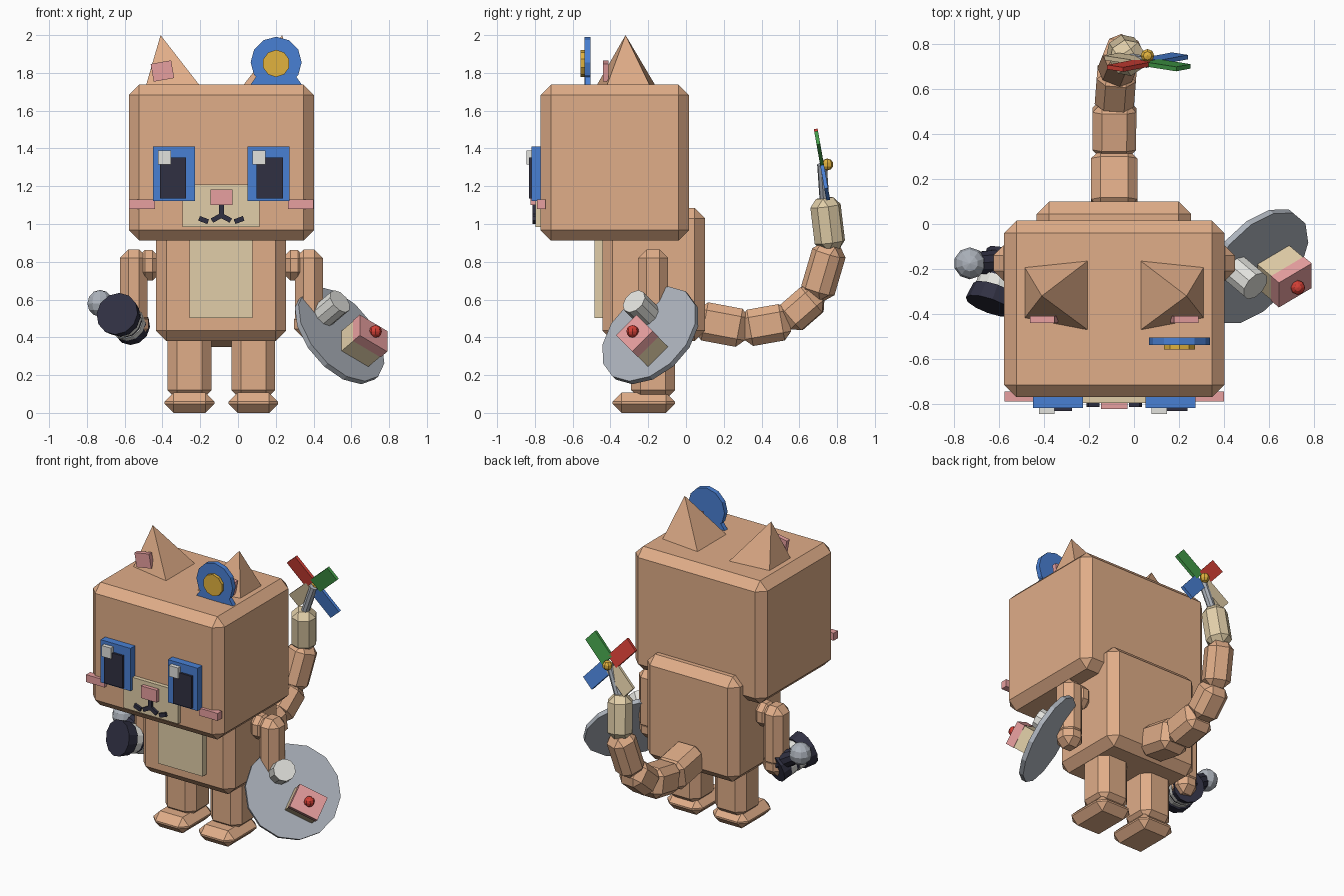
import bpy, bmesh, math
from mathutils import Matrix, Vector

if "Cube" in bpy.data.objects:
    bpy.data.objects.remove(bpy.data.objects["Cube"])

CX = -0.088  # mirror plane of the figure


def srgb(r, g, b):
    f = lambda c: c / 12.92 if c <= 0.04045 else ((c + 0.055) / 1.055) ** 2.4
    return (f(r / 255), f(g / 255), f(b / 255), 1)


MATS = {}
for name, rgb in {"tan": (224, 173, 136), "beige": (225, 206, 168), "blue": (73, 128, 212),
                  "black": (48, 48, 66), "pink": (232, 160, 160), "grey": (172, 178, 187),
                  "white": (226, 226, 221), "gold": (225, 178, 62), "red": (212, 64, 54),
                  "green": (66, 155, 72)}.items():
    MATS[name] = bpy.data.materials.new(name)
    MATS[name].diffuse_color = srgb(*rgb)


def finish(bm, name, mat):
    bmesh.ops.recalc_face_normals(bm, faces=bm.faces)
    me = bpy.data.meshes.new(name)
    bm.to_mesh(me)
    bm.free()
    me.materials.append(MATS[mat])
    ob = bpy.data.objects.new(name, me)
    bpy.context.collection.objects.link(ob)
    return ob


def block(name, c, size, mat, bevel=0, rot=None):
    """Chamfered box with centre, size and optional rotation."""
    bm = bmesh.new()
    bmesh.ops.create_cube(bm, size=1)
    bmesh.ops.scale(bm, vec=size, verts=bm.verts)
    if bevel:
        bmesh.ops.bevel(bm, geom=bm.edges[:], offset=bevel, segments=1, affect='EDGES', profile=0.5)
    m = Matrix.Translation(c) @ (rot.to_4x4() if rot else Matrix())
    bmesh.ops.transform(bm, matrix=m, verts=bm.verts)
    return finish(bm, name, mat)


def span(name, x, y, z, mat, bevel=0):
    """Box from x, y, z ranges."""
    r = (x, y, z)
    return block(name, [(a + b) / 2 for a, b in r], [abs(b - a) for a, b in r], mat, bevel)


def rod(name, a, b, r1, r2, n, mat):
    """Cylinder or cone between two points."""
    a, b = Vector(a), Vector(b)
    d = b - a
    bm = bmesh.new()
    bmesh.ops.create_cone(bm, cap_ends=True, segments=n, radius1=r1, radius2=r2, depth=d.length)
    m = Matrix.Translation((a + b) / 2) @ d.to_track_quat('Z', 'Y').to_matrix().to_4x4()
    bmesh.ops.transform(bm, matrix=m, verts=bm.verts)
    return finish(bm, name, mat)


def ball(name, c, r, mat, u=10, v=6):
    bm = bmesh.new()
    bmesh.ops.create_uvsphere(bm, u_segments=u, v_segments=v, radius=r)
    bmesh.ops.translate(bm, vec=c, verts=bm.verts)
    return finish(bm, name, mat)


# Head and body
span("head", (-0.578, 0.402), (-0.77, 0.015), (0.912, 1.738), "tan", 0.055)
span("body", (-0.433, 0.254), (-0.443, 0.1), (0.38, 1.085), "tan", 0.055)
span("belly_patch", (-0.256, 0.077), (-0.485, -0.43), (0.503, 0.95), "beige")

# Mirrored parts: legs, arms, ears, eyes, cheeks
for s, side in ((-1, "left"), (1, "right")):
    X = lambda d: CX + s * d
    span(side + "_leg", (X(0.053), X(0.285)), (-0.29, -0.058), (0.07, 0.45), "tan", 0.05)
    span(side + "_foot", (X(0.037), X(0.301)), (-0.39, -0.058), (0, 0.107), "tan", 0.048)
    span(side + "_shoulder", (X(0.32), X(0.45)), (-0.245, -0.105), (0.7, 0.862), "tan", 0.045)
    span(side + "_arm", (X(0.39), X(0.537)), (-0.253, -0.095), (0.46, 0.865), "tan", 0.045)
    span(side + "_hand", (X(0.385), X(0.535)), (-0.25, -0.1), (0.4, 0.54), "tan", 0.045)

    # Pyramid ear with pink inner plate
    bm = bmesh.new()
    base = [bm.verts.new((X(d), y, 1.73)) for d, y in
            ((0.4, -0.19), (0.112, -0.16), (0.112, -0.475), (0.4, -0.42))]
    tip = bm.verts.new((X(0.322), -0.32, 2.0))
    bm.faces.new(base)
    for i in range(4):
        bm.faces.new((base[i], base[(i + 1) % 4], tip))
    finish(bm, side + "_ear", "tan")
    block(side + "_inner_ear", (X(0.312), -0.425, 1.81), (0.11, 0.03, 0.095), "pink",
          rot=Matrix.Rotation(s * math.radians(10), 3, 'Y'))

    # Eye layers
    e = X(0.25)
    span(side + "_eye", (e - 0.111, e + 0.111), (-0.818, -0.76), (1.123, 1.41), "blue")
    p = X(0.256)
    span(side + "_pupil", (p - 0.069, p + 0.069), (-0.832, -0.8), (1.134, 1.351), "black")
    span(side + "_eye_shine", (e - 0.085, e - 0.016), (-0.845, -0.81), (1.315, 1.388), "white")
    span(side + "_cheek", (X(0.352), X(0.489)), (-0.79, -0.745), (1.08, 1.13), "pink")

    # Mouth strokes
    for i, (d0, z0, d1, z1) in enumerate(((0, 1.045, 0.05, 1.018), (0.07, 1.012, 0.118, 1.03))):
        block(f"{side}_mouth_{i}", (X((d0 + d1) / 2), -0.803, (z0 + z1) / 2),
              (math.hypot(d1 - d0, z1 - z0), 0.02, 0.026), "black",
              rot=Matrix.Rotation(-s * math.atan2(z1 - z0, d1 - d0), 3, 'Y'))

# Muzzle
span("muzzle", (-0.293, 0.113), (-0.797, -0.76), (0.985, 1.208), "beige")
span("nose", (-0.146, -0.03), (-0.822, -0.79), (1.1, 1.182), "pink")
span("mouth_stem", (CX - 0.013, CX + 0.013), (-0.813, -0.793), (1.035, 1.105), "black")

# Round badge beside the ear
rod("badge", (0.202, -0.505, 1.856), (0.202, -0.538, 1.856), 0.135, 0.135, 12, "blue")
rod("badge_centre", (0.202, -0.53, 1.85), (0.202, -0.558, 1.85), 0.072, 0.072, 10, "gold")
for s in (-1, 1):
    block("badge_ribbon", (0.202 + s * 0.08, -0.521, 1.765), (0.06, 0.03, 0.11), "blue",
          rot=Matrix.Rotation(-s * math.radians(35), 3, 'Y'))

# Jointed tail
path = [Vector(p) for p in ((CX, 0.07, 0.49), (CX, 0.31, 0.445), (-0.087, 0.535, 0.485),
                            (-0.075, 0.69, 0.62), (-0.045, 0.765, 0.875), (-0.025, 0.735, 1.125))]
widths = (0.205, 0.195, 0.175, 0.165, 0.15)
for i, w in enumerate(widths):
    a, b = path[i], path[i + 1]
    d = b - a
    q = d.to_track_quat('Z', 'X').to_matrix()
    block(f"tail_{i}", (a + b) / 2, (w, w, d.length + 0.025), "beige" if i == 4 else "tan", 0.042, q)

# Pinwheel on the tail tip
hub = Vector((0.06, 0.72, 1.315))
rod("pinwheel_stick", path[5] - Vector((0, 0, 0.03)), hub, 0.026, 0.026, 8, "grey")
ball("pinwheel_hub", hub + Vector((0, 0.028, 0)), 0.032, "gold", 8, 5)
tilt = Matrix.Rotation(math.radians(10), 3, 'X')
for k, col in enumerate(("green", "red", "beige", "blue")):
    m = tilt @ Matrix.Rotation(-math.radians(42 + 90 * k), 3, 'Y')
    block("pinwheel_blade_" + col, hub + m @ Vector((0.12, 0, 0)), (0.19, 0.02, 0.095), col, rot=m)

# Tray held in the right hand
n = Vector((0.64, -0.54, 0.54)).normalized()
u = Vector((0, 1, 1)).normalized()
v = n.cross(u)
frame = Matrix((u, v, n)).transposed()
tray = Vector((0.54, -0.19, 0.412))
rod("tray", tray - n * 0.018, tray + n * 0.012, 0.298, 0.298, 14, "grey")
cup = Vector((0.45, -0.2, 0.515))
rod("cup", cup - n * 0.02, cup + n * 0.14, 0.07, 0.07, 10, "white")
cake = tray + Vector((0.073, 0.005, -0.078))
block("cake_base", cake + n * 0.055, (0.15, 0.185, 0.11), "beige", rot=frame)
block("cake_icing", cake + n * 0.135, (0.155, 0.19, 0.055), "pink", rot=frame)
ball("cherry", cake + n * 0.18, 0.033, "red", 8, 6)

# Drum-like barrel with a ball-ended handle in the left hand
f, r = Vector((-0.64, -0.365, 0.525)), Vector((-0.56, -0.14, 0.455))
for i, (t0, t1, ra, rb, col) in enumerate(((0, 0.3, 0.115, 0.105, "black"), (0.3, 0.5, 0.095, 0.095, "white"),
                                           (0.5, 0.58, 0.09, 0.09, "black"), (0.58, 0.75, 0.095, 0.095, "white"),
                                           (0.75, 1, 0.095, 0.1, "black"))):
    rod(f"barrel_{i}", f.lerp(r, t0), f.lerp(r, t1), ra, rb, 12, col)
ball("handle_ball", (-0.73, -0.175, 0.58), 0.071, "grey")
rod("handle", (-0.72, -0.175, 0.574), (-0.56, -0.165, 0.48), 0.05, 0.06, 10, "black")

for m in bpy.data.materials:
    if m.users and not m.is_grease_pencil:
        m.use_nodes = True
        m.node_tree.nodes["Principled BSDF"].inputs["Base Color"].default_value = m.diffuse_color
